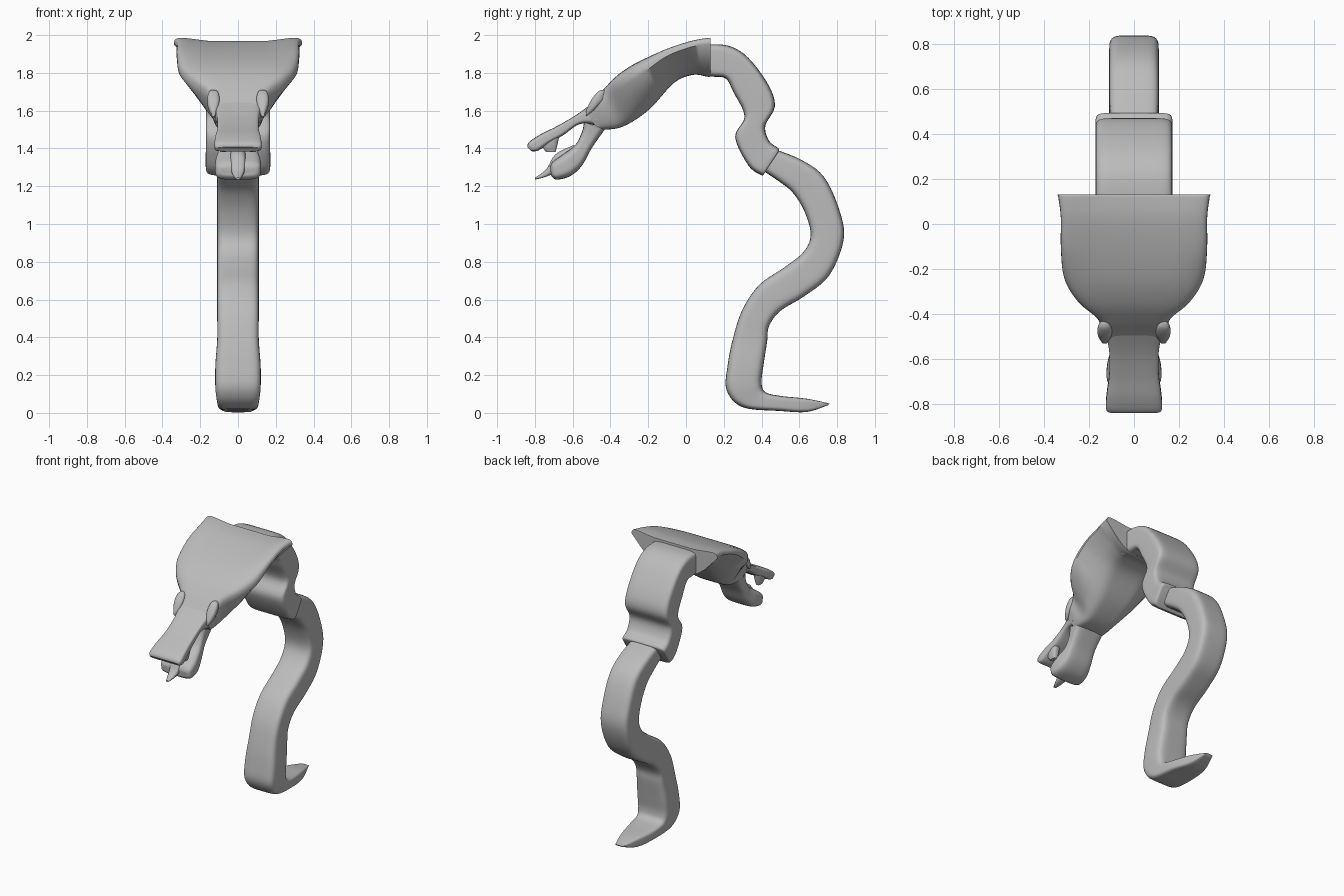
import bpy, bmesh, math
from mathutils import Vector

cube = bpy.data.objects.get("Cube")
if cube:
    bpy.data.objects.remove(cube, do_unlink=True)

# One plain clay colour for the whole statue
grey = bpy.data.materials.new("clay grey")
grey.use_nodes = True
grey_colour = (0.5, 0.5, 0.5, 1)
grey.diffuse_color = grey_colour
grey.node_tree.nodes["Principled BSDF"].inputs["Base Color"].default_value = grey_colour


def finish(bm, name):
    """Turn a bmesh into a smooth-shaded object."""
    bmesh.ops.recalc_face_normals(bm, faces=bm.faces)
    mesh = bpy.data.meshes.new(name)
    bm.to_mesh(mesh)
    bm.free()
    mesh.materials.append(grey)
    obj = bpy.data.objects.new(name, mesh)
    bpy.context.collection.objects.link(obj)
    bpy.ops.object.select_all(action="DESELECT")
    obj.select_set(True)
    bpy.context.view_layer.objects.active = obj
    bpy.ops.object.shade_smooth_by_angle(angle=math.radians(50))
    return obj


def spline(rows, steps):
    """Catmull-Rom interpolation through the station rows."""
    rows = [Vector(r) for r in rows]
    out = []
    for i in range(len(rows) - 1):
        a, b = rows[max(i - 1, 0)], rows[i]
        c, d = rows[i + 1], rows[min(i + 2, len(rows) - 1)]
        for s in range(steps):
            t = s / steps
            out.append(b + (c - a) * (t / 2) + (a * 2 - b * 5 + c * 4 - d) * (t * t / 2)
                       + (b * 3 - a - c * 3 + d) * (t ** 3 / 2))
    return out + [rows[-1]]


def loft(name, stations, power=5, shoulder=None, x=0, steps=5, segments=48):
    """Skin rounded sections between two side edges given in hundredths.

    A station is (y, z) of the lower edge, (y, z) of the upper edge, half width,
    and for flared parts also the half width of the keel and the lift of the rim.
    """
    bm = bmesh.new()
    rings = []
    for row in spline([[n / 100 for n in r] for r in stations], steps):
        low, high, width = Vector((0, row[0], row[1])), Vector((0, row[2], row[3])), row[4]
        ring = []
        for k in range(segments):
            angle = math.tau * (k + 0.5) / segments
            u, v = [math.copysign(abs(f(angle)) ** (2 / power), f(angle))
                    for f in (math.cos, math.sin)]
            half, lift = width, 0
            if shoulder is not None:
                blend = min((v + 1) / (shoulder + 1), 1)
                half = row[5] + (width - row[5]) * blend
                lift = row[6] * u * u * blend
            point = low.lerp(high, (v + 1) / 2)
            ring.append(bm.verts.new((x + u * half, point.y, point.z + lift)))
        rings.append(ring)
    for a, b in zip(rings, rings[1:]):
        for k in range(segments):
            j = (k + 1) % segments
            bm.faces.new((a[k], a[j], b[j], b[k]))
    bm.faces.new(rings[0])
    bm.faces.new(rings[-1])
    return finish(bm, name)


# Tail and lower coil, from the tail tip upwards
loft("lower_body", [
    (75, 4, 76, 5, 3), (64, 0.5, 64, 7.5, 7), (50, 1, 50, 9, 10),
    (30, 3, 42, 11, 11), (21.5, 12, 40, 16, 12), (22, 25, 41, 25, 12),
    (25, 40, 43, 38, 11), (30, 55, 44, 46, 11), (39, 68, 50, 54, 11),
    (52, 77, 63, 62, 11), (62, 85, 76, 73, 11), (66, 94, 83.5, 92, 11),
    (63, 106, 81, 108, 11), (57, 116, 73, 125, 11), (50, 122, 61, 134, 11),
    (38, 130, 46, 140, 10.5)])

# Wider neck, overlapping into the hood
loft("neck", [
    (41, 126, 49, 138, 15.5), (39.5, 126, 49, 140, 17), (33, 131, 44, 144, 17),
    (26, 146, 42, 152, 17), (31, 157, 47, 162, 17), (25, 170, 44, 173, 17),
    (21, 177, 33, 188, 17), (14, 178, 22, 194.5, 17), (6, 179, 8, 195, 17)], power=7)

# Flared hood tapering into the back of the skull
loft("hood", [
    (13, 178, 13, 196, 34, 16, 4), (11, 178, 11, 196, 33.5, 16, 4),
    (4, 179, 2, 195, 32.5, 16, 3), (-6, 175, -12, 191, 32.5, 15, 2),
    (-18, 162, -26, 185.5, 31, 13, 0), (-27, 155, -36, 179, 25, 12, 0),
    (-35, 151, -43, 172, 16.5, 11, 0), (-42, 150, -48, 166, 15, 11, 0),
    (-47, 150, -53, 160, 12.5, 11, 0)], power=7, shoulder=0.2)

# Open jaws
loft("upper_jaw", [
    (-47, 152, -46, 167, 13), (-56, 153, -57, 158.5, 11), (-65, 147, -68, 152, 11),
    (-72, 143, -77, 147.5, 12), (-78, 139, -83, 143.5, 12.5),
    (-81.5, 138.5, -84, 141, 11.5), (-82, 139, -83.5, 140.5, 10)])
loft("lower_jaw", [
    (-43, 150, -54, 154, 11), (-50, 140, -55, 149, 10), (-55, 131, -58.5, 142, 10.5),
    (-61, 125.5, -65, 137, 12), (-68, 123.5, -70, 133.5, 12),
    (-71, 125, -71.5, 131.5, 10.5), (-71.5, 127, -72, 130, 8)], power=4)
loft("tongue", [
    (-58, 134, -59, 142, 4), (-68, 128, -69, 137, 4), (-74, 125, -74, 129, 3),
    (-80, 123.5, -80, 124.5, 1)], power=3, segments=24)

# Paired fangs and brow ridges
for side, sign in (("left", 1), ("right", -1)):
    loft(side + "_fang", [
        (-76, 145, -67, 147, 3), (-76, 141, -68, 142, 2.5), (-74, 138, -69, 138, 1.5)],
        power=3, x=sign * 0.08, segments=16)
    loft(side + "_brow", [
        (-42, 167, -42, 171, 1), (-45, 164, -46, 170.5, 3), (-49, 160, -50, 166, 3),
        (-53, 157, -53, 160, 1)], power=3, x=sign * 0.13, segments=16)
